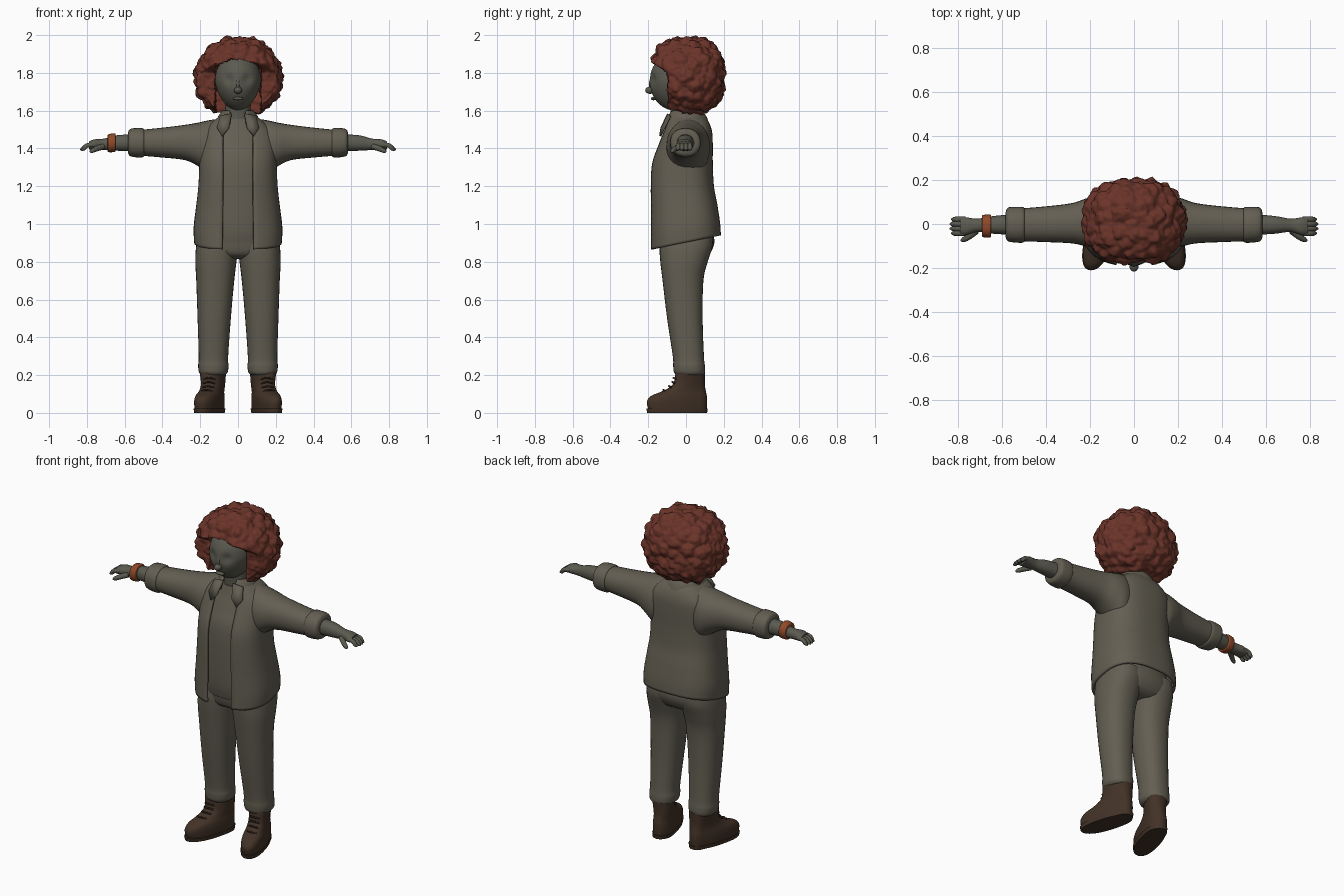
import bpy, bmesh, math
from mathutils import Vector, noise

if "Cube" in bpy.data.objects:
    bpy.data.objects.remove(bpy.data.objects["Cube"])


def material(name, rgb):
    m = bpy.data.materials.new(name)
    m.diffuse_color = (*rgb, 1)
    m.use_nodes = True
    m.node_tree.nodes["Principled BSDF"].inputs["Base Color"].default_value = m.diffuse_color
    return m


CLOTH = material("drab cloth", (0.125, 0.113, 0.085))
SKIN = material("grey skin", (0.105, 0.103, 0.08))
HAIR = material("auburn hair", (0.145, 0.034, 0.022))
BOOT = material("brown leather", (0.055, 0.032, 0.02))
LACE = material("dark lace", (0.03, 0.018, 0.012))
BAND = material("orange band", (0.27, 0.065, 0.022))


def finish(bm, name, mat, angle=50, thick=0):
    bmesh.ops.recalc_face_normals(bm, faces=bm.faces)
    me = bpy.data.meshes.new(name)
    bm.to_mesh(me)
    bm.free()
    me.materials.append(mat)
    ob = bpy.data.objects.new(name, me)
    bpy.context.collection.objects.link(ob)
    if thick:
        s = ob.modifiers.new("thickness", 'SOLIDIFY')
        s.thickness, s.offset = thick, -1
    bpy.ops.object.select_all(action='DESELECT')
    bpy.context.view_layer.objects.active = ob
    ob.select_set(True)
    bpy.ops.object.shade_smooth_by_angle(angle=math.radians(angle))
    return ob


def spline(rows, sub):
    """Smoothly interpolate rows of numbers."""
    out = []
    for i in range(len(rows) - 1):
        p = [rows[max(0, min(len(rows) - 1, i + k))] for k in (-1, 0, 1, 2)]
        for s in range(sub):
            t = s / sub
            out.append([0.5 * (2*b + (c-a)*t + (2*a-5*b+4*c-d)*t*t + (3*b-a-3*c+d)*t**3)
                        for a, b, c, d in zip(*p)])
    return out + [list(rows[-1])]


def loft(name, rows, mat, axis='z', n=32, power=2.3, gap=0, warp=None, sub=4, thick=0):
    """Rows are (position, u min, u max, v min, v max); gap leaves an opening at the front."""
    bm = bmesh.new()
    rings = []
    for t, u0, u1, v0, v1 in spline(rows, sub):
        ru, rv = (u1 - u0) / 2, (v1 - v0) / 2
        start = math.asin(min(0.9, gap / ru)) if gap else 0
        ring = []
        for k in range(n):
            a = start + (2*math.pi - 2*start) * k / (n - 1 if gap else n)
            c, s = math.sin(a), -math.cos(a)
            u = (u0+u1)/2 + ru * math.copysign(abs(c)**(2/power), c)
            v = (v0+v1)/2 + rv * math.copysign(abs(s)**(2/power), s)
            co = Vector((u, v, t) if axis == 'z' else (t, u, v))
            ring.append(bm.verts.new(warp(co) if warp else co))
        rings.append(ring)
    for r, q in zip(rings, rings[1:]):
        for k in range(n - 1 if gap else n):
            bm.faces.new((r[k], r[(k+1) % n], q[(k+1) % n], q[k]))
    if not gap:
        bm.faces.new(rings[0])
        bm.faces.new(rings[-1])
    return finish(bm, name, mat, thick=thick)


def blob(name, centre, size, mat, subdiv=4, shape=None):
    bm = bmesh.new()
    bmesh.ops.create_icosphere(bm, subdivisions=subdiv, radius=1)
    for v in bm.verts:
        p = Vector(centre) + v.co * Vector(size)
        v.co = shape(v.co.normalized()) if shape else p
    return finish(bm, name, mat, 60)


def tube(name, points, mat):
    """Round strand through (x, y, z, radius) points."""
    bm = bmesh.new()
    rows = spline(points, 3)
    rings = []
    for i, r in enumerate(rows):
        d = Vector(rows[min(i+1, len(rows)-1)][:3]) - Vector(rows[max(i-1, 0)][:3])
        q = d.to_track_quat('Z', 'Y')
        rings.append([bm.verts.new(Vector(r[:3]) + q @ Vector((r[3]*math.cos(k*math.pi/5),
                      r[3]*math.sin(k*math.pi/5), 0))) for k in range(10)])
    for r, q in zip(rings, rings[1:]):
        for k in range(10):
            bm.faces.new((r[k], r[(k+1) % 10], q[(k+1) % 10], q[k]))
    bm.faces.new(rings[0])
    bm.faces.new(rings[-1])
    return finish(bm, name, mat)


# Curly hair: bumpy rounded volume with an opening for the face
def hair_shape(d):
    r = sum(abs(c)**2.5 for c in d) ** (-1/2.5)
    p = Vector((d.x*0.232*r, 0.008 + d.y*0.198*r, 1.785 + d.z*0.207*r))
    if p.z > 1.8:
        p.x *= 1 - 0.9*(p.z - 1.8)
    if p.y < 0:
        low = max(0, min(1, (1.87 - p.z) / 0.07))
        p.y = max(p.y, -0.2 + 0.1*low)
        arch = 1.87 - 3*p.x*p.x
        if abs(p.x) < 0.122 and p.z < arch:
            p.y = max(p.y, -0.02)
    cell = noise.voronoi(p * 17)[0]
    return p + d * (0.034*(0.42 - cell[0]) + 0.008*noise.noise(p * 45))


blob("hair", (0, 0, 0), (1, 1, 1), HAIR, 6, hair_shape)


# Head with shallow eye sockets
def head_shape(d):
    p = Vector((d.x*0.122, -0.055 + d.y*0.137, 1.755 + d.z*0.155))
    if d.z < 0:
        p.x *= 1 + 0.18*d.z
    if d.y < 0:
        for s in (-1, 1):
            e = (p.x - s*0.048)**2 + (p.z - 1.765)**2
            p.y += 0.014 * math.exp(-e / 0.0007)
    return p


blob("head", (0, 0, 0), (1, 1, 1), SKIN, 5, head_shape)
blob("nose", (0, -0.19, 1.708), (0.021, 0.026, 0.019), SKIN, 3)
blob("nose_bridge", (0, -0.178, 1.74), (0.012, 0.018, 0.04), SKIN, 3)
blob("lips", (0, -0.172, 1.664), (0.028, 0.014, 0.009), SKIN, 3)
loft("neck", [(1.45, -.08, .08, -.09, .08), (1.55, -.07, .07, -.08, .07),
              (1.68, -.065, .065, -.09, .06)], SKIN)

# Shirt, hips and open jacket
loft("shirt", [(0.9, -.19, .19, -.15, .14), (1.0, -.19, .19, -.165, .14), (1.3, -.18, .18, -.165, .12),
               (1.42, -.18, .18, -.13, .12), (1.5, -.15, .15, -.1, .11), (1.555, -.09, .09, -.085, .09)], CLOTH)
loft("hips", [(0.815, -.17, .17, -.08, .09), (0.84, -.205, .205, -.125, .125), (0.9, -.215, .215, -.142, .15),
              (0.98, -.2, .2, -.15, .14)], CLOTH)


def hem_slope(p):
    p.z += (p.y + 0.19) * 0.2 * max(0, min(1, (1.2 - p.z) / 0.3))
    return p


loft("jacket", [(0.865, -.232, .232, -.19, .185), (0.95, -.235, .235, -.19, .18), (1.08, -.222, .222, -.19, .165),
                (1.2, -.21, .21, -.192, .148), (1.32, -.205, .205, -.185, .142), (1.42, -.205, .205, -.15, .142),
                (1.49, -.19, .19, -.122, .138), (1.54, -.14, .14, -.105, .12), (1.575, -.088, .088, -.09, .09)],
     CLOTH, n=56, power=2.6, gap=0.06, warp=hem_slope, thick=0.014)
loft("collar", [(1.535, -.118, .118, -.122, .122), (1.57, -.105, .105, -.108, .108), (1.6, -.083, .083, -.088, .085)],
     CLOTH, n=40, power=2, gap=0.045, thick=0.012)

for side, s in (("left", 1), ("right", -1)):
    # Collar flap
    bm = bmesh.new()
    bm.faces.new([bm.verts.new((s*x, y, z)) for x, y, z in
                  ((.035, -.1, 1.585), (.095, -.09, 1.575), (.112, -.122, 1.51), (.085, -.142, 1.468), (.05, -.135, 1.51))])
    finish(bm, side + "_collar_flap", CLOTH, thick=0.012)
    # Sleeve, rolled cuff, forearm and hand
    limb = lambda name, rows, mat, p=2.2: loft(side + "_" + name, [(s*r[0], *r[1:]) for r in rows], mat, 'x', 28, p)
    limb("sleeve", [(.07, -.07, .1, 1.27, 1.56), (.15, -.1, .125, 1.26, 1.55), (.21, -.102, .118, 1.305, 1.537),
                    (.28, -.088, .095, 1.338, 1.525), (.4, -.082, .08, 1.352, 1.51), (.52, -.078, .07, 1.362, 1.498)], CLOTH)
    limb("rolled_cuff", [(.495, -.07, .06, 1.37, 1.49), (.502, -.084, .076, 1.354, 1.506), (.54, -.084, .078, 1.353, 1.508),
                         (.572, -.078, .074, 1.36, 1.502), (.582, -.06, .055, 1.375, 1.485)], CLOTH)
    limb("forearm", [(.54, -.05, .045, 1.385, 1.475), (.64, -.044, .036, 1.388, 1.47), (.71, -.036, .024, 1.392, 1.452),
                     (.76, -.05, .03, 1.395, 1.448), (.79, -.048, .028, 1.395, 1.437)], SKIN)
    for i in range(4):
        y = -0.042 + i*0.021
        e = 0.838 - 0.006*abs(i - 1.5)
        tube(f"{side}_finger_{i+1}", [(s*.765, y, 1.42, .012), (s*.8, y, 1.415, .0125), (s*(e-.012), y, 1.398, .011),
                                      (s*e, y, 1.392, .004)], SKIN)
    tube(side + "_thumb", [(s*.715, -.03, 1.41, .016), (s*.75, -.058, 1.398, .014), (s*.775, -.072, 1.386, .011),
                           (s*.785, -.075, 1.382, .004)], SKIN)
    # Trouser leg with gathered hem
    mirror = lambda p: Vector((s*p.x, p.y, p.z))
    loft(side + "_trouser_leg", [(.2, .068, .195, -.052, .09), (.215, .055, .207, -.064, .1), (.25, .05, .211, -.068, .1),
                                 (.3, .052, .208, -.07, .095), (.5, .038, .214, -.1, .088), (.7, .02, .221, -.124, .092),
                                 (.8, .008, .226, -.136, .115), (.88, .0, .222, -.14, .14), (.94, .01, .21, -.13, .14)],
         CLOTH, warp=mirror)
    # Boot, sole and laces, toes turned out
    splay = lambda p: Vector((s*(p.x + 0.27*max(0, 0.06 - p.y)), p.y, p.z))
    loft(side + "_boot", [(.02, .06, .185, -.2, .11), (.06, .058, .187, -.207, .112), (.09, .06, .184, -.185, .11),
                          (.115, .064, .178, -.125, .105), (.15, .062, .178, -.07, .1), (.215, .058, .188, -.055, .1)],
         BOOT, warp=splay, n=40)
    loft(side + "_sole", [(0, .058, .187, -.205, .112), (.022, .054, .19, -.21, .115)], BOOT, warp=splay, n=40, sub=1)
    for i, (y, z) in enumerate(((-.12, .118), (-.09, .138), (-.073, .16), (-.066, .182))):
        pts = [splay(Vector((x, y + dy, z + dz))) for x, dy, dz in ((.09, .014, -.004), (.12, 0, .004), (.152, .014, -.004))]
        tube(f"{side}_lace_{i+1}", [(*p, .005) for p in pts], LACE)

# Wristband on one arm
loft("wristband", [(-.648, -.055, .037, 1.386, 1.474), (-.654, -.062, .043, 1.381, 1.48), (-.684, -.06, .041, 1.38, 1.476),
                   (-.69, -.053, .034, 1.386, 1.47)], BAND, 'x', 28, 2.2)
